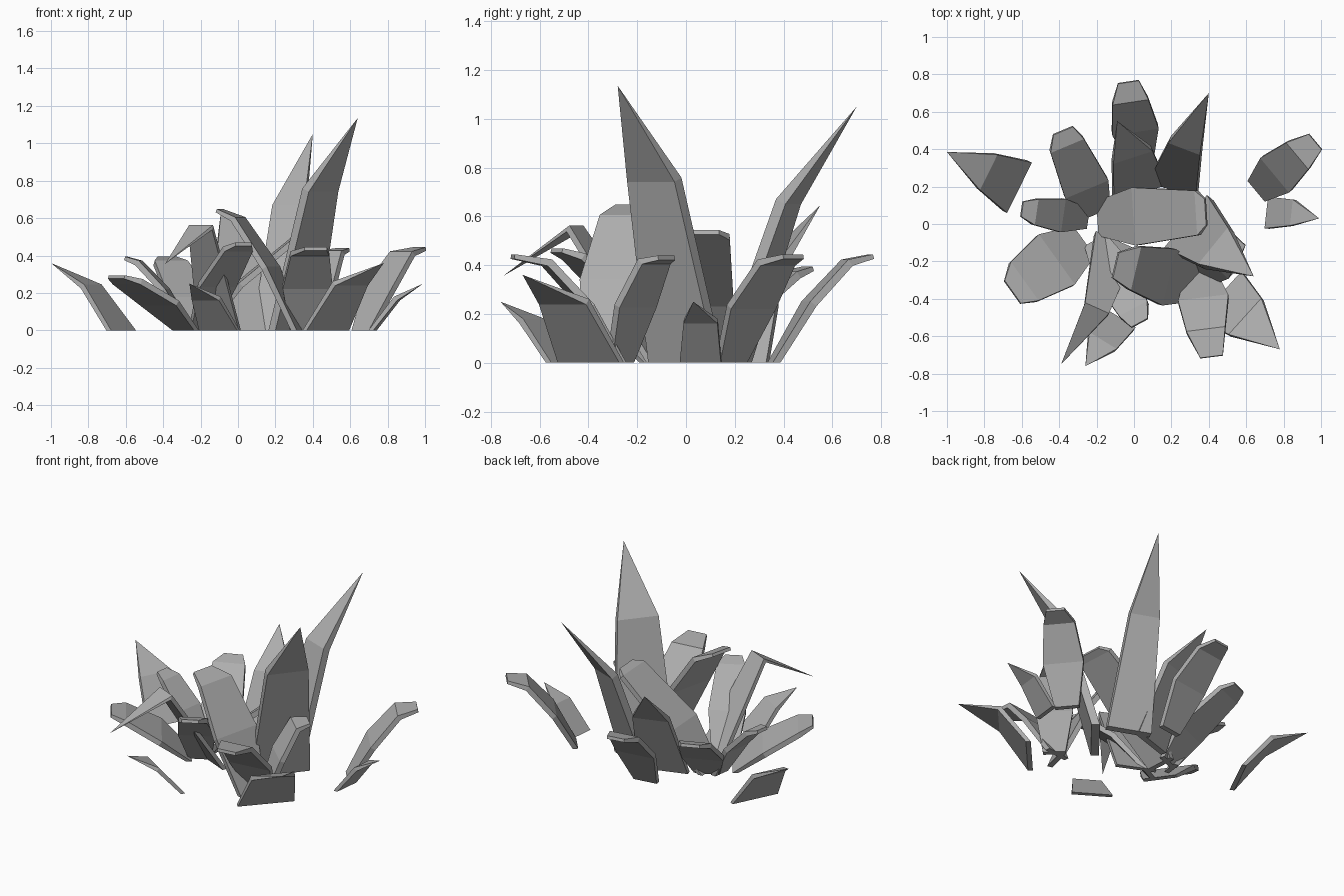
import bpy, bmesh
from mathutils import Vector

if "Cube" in bpy.data.objects:
    bpy.data.objects.remove(bpy.data.objects["Cube"])

grey = bpy.data.materials.new("dark_grey")
grey.diffuse_color = (.42, .42, .42, 1)
grey.use_nodes = True
grey.node_tree.nodes["Principled BSDF"].inputs["Base Color"].default_value = grey.diffuse_color


def blade(name, rings):
    """Closed slab through (centre, width, thickness) rings; a zero-width last ring is a point."""
    pts = [Vector(r[0]) for r in rings]
    out = pts[-1] - pts[0]
    out.z = 0
    out.normalize()
    side = Vector((-out.y, out.x, 0))
    bm = bmesh.new()
    loops = []
    for i, (p, (_, w, t)) in enumerate(zip(pts, rings)):
        if w == 0:
            loops.append([bm.verts.new(p)])
            continue
        if i == 0:
            n = out                            # flat foot on the floor
        else:
            tan = (pts[min(i + 1, len(pts) - 1)] - pts[i - 1]).normalized()
            n = side.cross(tan).normalized()
        loops.append([bm.verts.new(p + side * w / 2 * a + n * t / 2 * b)
                      for a, b in ((-1, -1), (1, -1), (1, 1), (-1, 1))])
    for a, b in zip(loops, loops[1:]):
        for k in range(4):
            j = (k + 1) % 4
            if len(b) == 1:
                bm.faces.new((a[k], a[j], b[0]))
            else:
                bm.faces.new((a[k], a[j], b[j], b[k]))
    bm.faces.new(loops[0][::-1])
    if len(loops[-1]) == 4:
        bm.faces.new(loops[-1])
    bmesh.ops.recalc_face_normals(bm, faces=bm.faces)
    me = bpy.data.meshes.new(name)
    bm.to_mesh(me)
    bm.free()
    me.materials.append(grey)
    bpy.context.collection.objects.link(bpy.data.objects.new(name, me))


# Pointed leaves: foot xy, bend xyz, tip xyz, foot width, bend width
pointed = [
    ((-.625, .2), (-.785, .28, .235), (-1, .385, .36), .3, .21),
    ((.72, .06), (.85, .06, .17), (.99, .03, .25), .17, .14),
    ((.295, 0), (.44, -.13, .75), (.64, -.28, 1.135), .36, .25),
    ((.21, .2), (.275, .42, .66), (.4, .7, 1.05), .27, .18),
    ((.03, .18), (-.01, .37, .42), (-.09, .55, .645), .3, .22),
    ((-.1, -.1), (-.2, -.455, .55), (-.39, -.75, .355), .24, .14),
    ((-.1, -.5), (-.17, -.63, .17), (-.26, -.76, .25), .24, .17),
    ((.47, -.39), (.6, -.5, .25), (.78, -.67, .36), .34, .26),
]
for i, (foot, bend, tip, w0, w1) in enumerate(pointed):
    t = .02 + .025 * tip[2]
    blade(f"pointed_leaf_{i + 1}", [((*foot, 0), w0, t), (bend, w1, t), (tip, 0, 0)])

# Blunt leaves: foot xy, bend xyz, tip xyz, greatest width, where it is widest
blunt = [
    ((.665, .185), (.88, .37, .41), (.97, .44, .435), .24, .45),
    ((.03, .36), (-.02, .66, .41), (-.03, .76, .435), .25, .48),
    ((-.2, .07), (-.36, .425, .36), (-.38, .5, .385), .25, .35),
    ((-.26, .03), (-.53, .065, .36), (-.6, .08, .385), .18, .48),
    ((-.28, -.1), (-.59, -.31, .26), (-.65, -.365, .285), .33, .45),
    ((.32, -.32), (0, -.235, .595), (-.1, -.22, .64), .31, .45),
    ((.36, -.27), (.385, -.57, .41), (.415, -.71, .435), .27, .45),
    ((-.2, -.1), (0, -.46, .435), (.03, -.53, .46), .22, .45),
    ((.38, -.27), (.5, -.13, .415), (.56, -.08, .43), .22, .45),
    ((-.18, .03), (.34, .06, .515), (.385, .065, .535), .31, .36),
]
for i, (foot, bend, tip, w, f) in enumerate(blunt):
    t = .032
    a, b = Vector((*foot, 0)), Vector(bend)
    mid = a.lerp(b, f)
    mid.z = b.z * (f + .11)
    blade(f"blunt_leaf_{i + 1}", [(a, w * .6, t), (mid, w, t),
                                  (b, w * .77, t), (tip, w * .45, t * .6)])
